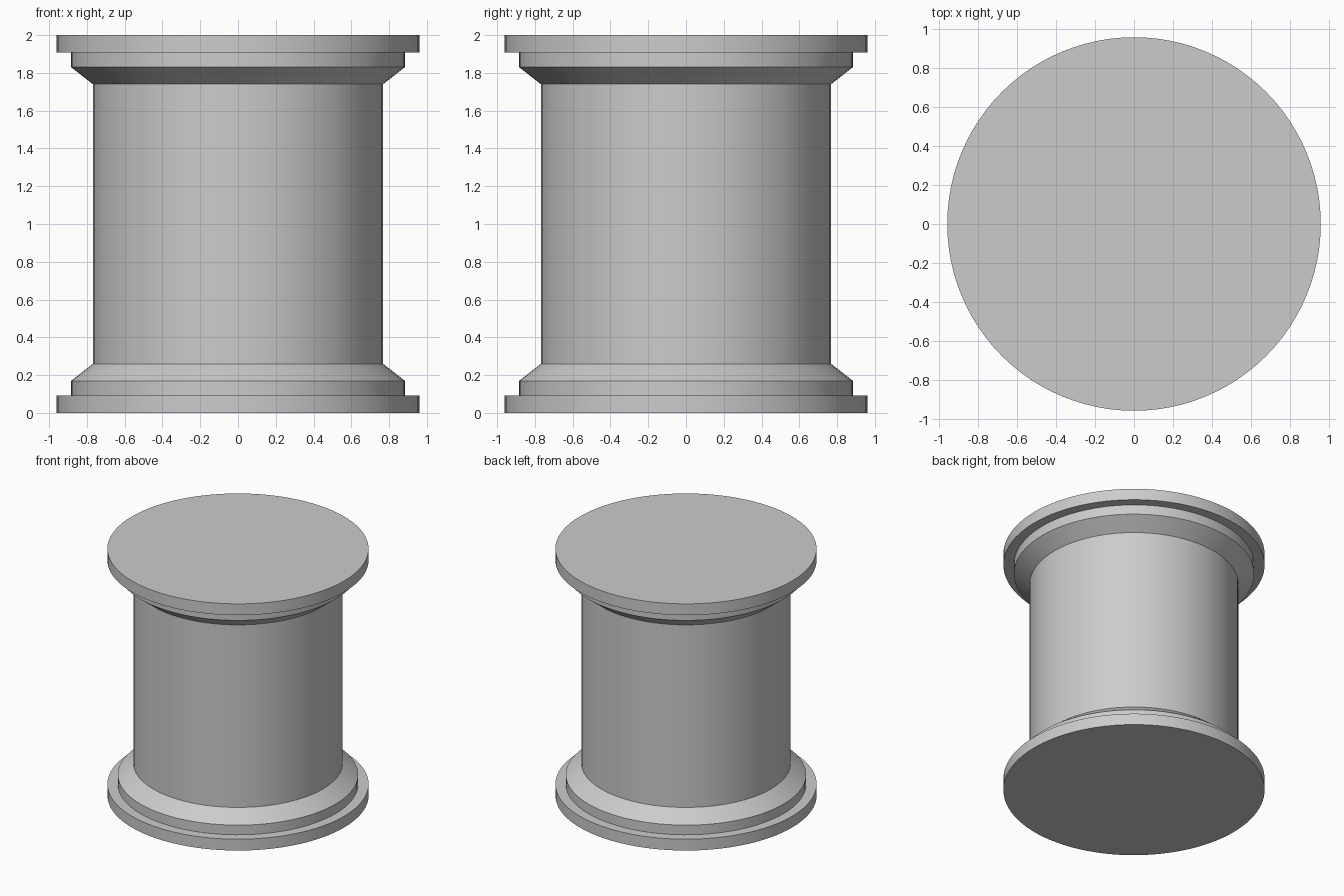
import bpy
import math

cube = bpy.data.objects.get("Cube")
if cube:
    bpy.data.objects.remove(cube, do_unlink=True)

SIDES = 96
HEIGHT = 2.0

stone = bpy.data.materials.new("grey stone")
stone.use_nodes = True
grey = (0.6, 0.6, 0.6, 1)
stone.diffuse_color = grey
stone.node_tree.nodes["Principled BSDF"].inputs["Base Color"].default_value = grey


def lathe(name, profile):
    """Revolve (radius, z) points around z and close both ends with a cap."""
    verts, faces = [], []
    for radius, z in profile:
        for i in range(SIDES):
            a = math.tau * i / SIDES
            verts.append((radius * math.cos(a), radius * math.sin(a), z))
    for ring in range(len(profile) - 1):
        low, high = ring * SIDES, (ring + 1) * SIDES
        for i in range(SIDES):
            j = (i + 1) % SIDES
            faces.append((low + i, low + j, high + j, high + i))
    faces.append(tuple(reversed(range(SIDES))))
    faces.append(tuple(range(len(verts) - SIDES, len(verts))))

    mesh = bpy.data.meshes.new(name)
    mesh.from_pydata(verts, [], faces)
    mesh.materials.append(stone)
    obj = bpy.data.objects.new(name, mesh)
    bpy.context.collection.objects.link(obj)
    bpy.ops.object.select_all(action="DESELECT")
    obj.select_set(True)
    bpy.context.view_layer.objects.active = obj
    bpy.ops.object.shade_smooth_by_angle(angle=math.radians(30))
    return obj


# Lower half: plinth disc, stepped ring, sloped collar, up to the shaft
base = [(0.96, 0), (0.96, 0.092), (0.883, 0.092), (0.883, 0.17), (0.768, 0.26)]
# Upper half mirrors the lower one
capital = [(r, HEIGHT - z) for r, z in reversed(base)]

lathe("column", base + capital)
